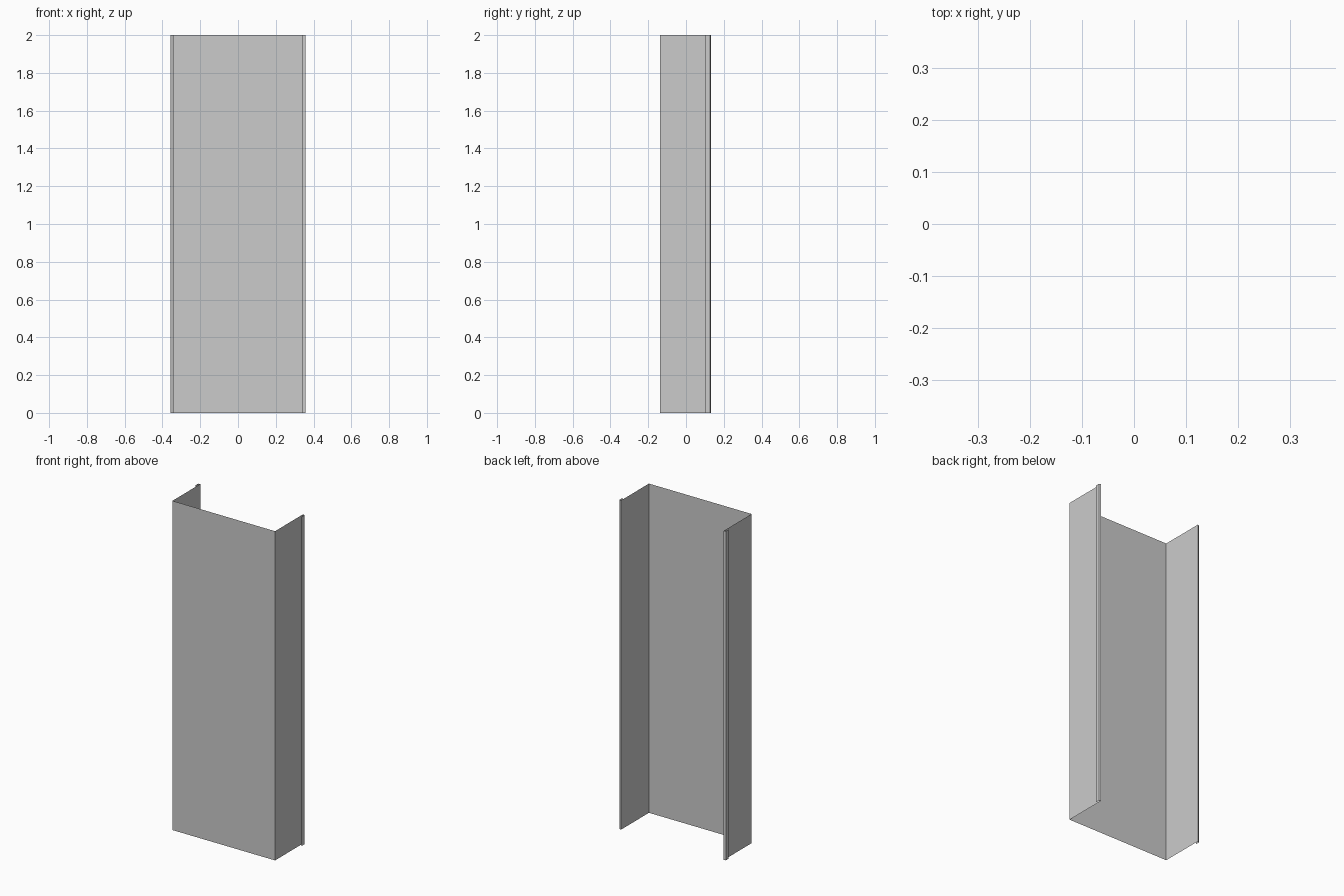
import bpy, bmesh

if "Cube" in bpy.data.objects:
    bpy.data.objects.remove(bpy.data.objects["Cube"])

H = 2.0
# Half cross-section (x, y): web centre, corner, flange end, outward lip, folded return
half = [(0.345, -0.137), (0.345, 0.132), (0.357, 0.127), (0.357, 0.10)]


def extruded_sheet(name, profile, height):
    """Sweep an open profile upward as a thin sheet."""
    bm = bmesh.new()
    verts = [bm.verts.new((x, y, 0)) for x, y in profile]
    edges = [bm.edges.new(pair) for pair in zip(verts, verts[1:])]
    ret = bmesh.ops.extrude_edge_only(bm, edges=edges)
    top = [g for g in ret["geom"] if isinstance(g, bmesh.types.BMVert)]
    bmesh.ops.translate(bm, verts=top, vec=(0, 0, height))
    bmesh.ops.recalc_face_normals(bm, faces=bm.faces)
    mesh = bpy.data.meshes.new(name)
    bm.to_mesh(mesh)
    bm.free()
    obj = bpy.data.objects.new(name, mesh)
    bpy.context.collection.objects.link(obj)
    return obj


# Channel panel: front web, two side flanges and hemmed back edges
mirrored = [(-x, y) for x, y in reversed(half)]
extruded_sheet("channel_panel", mirrored + half, H)
